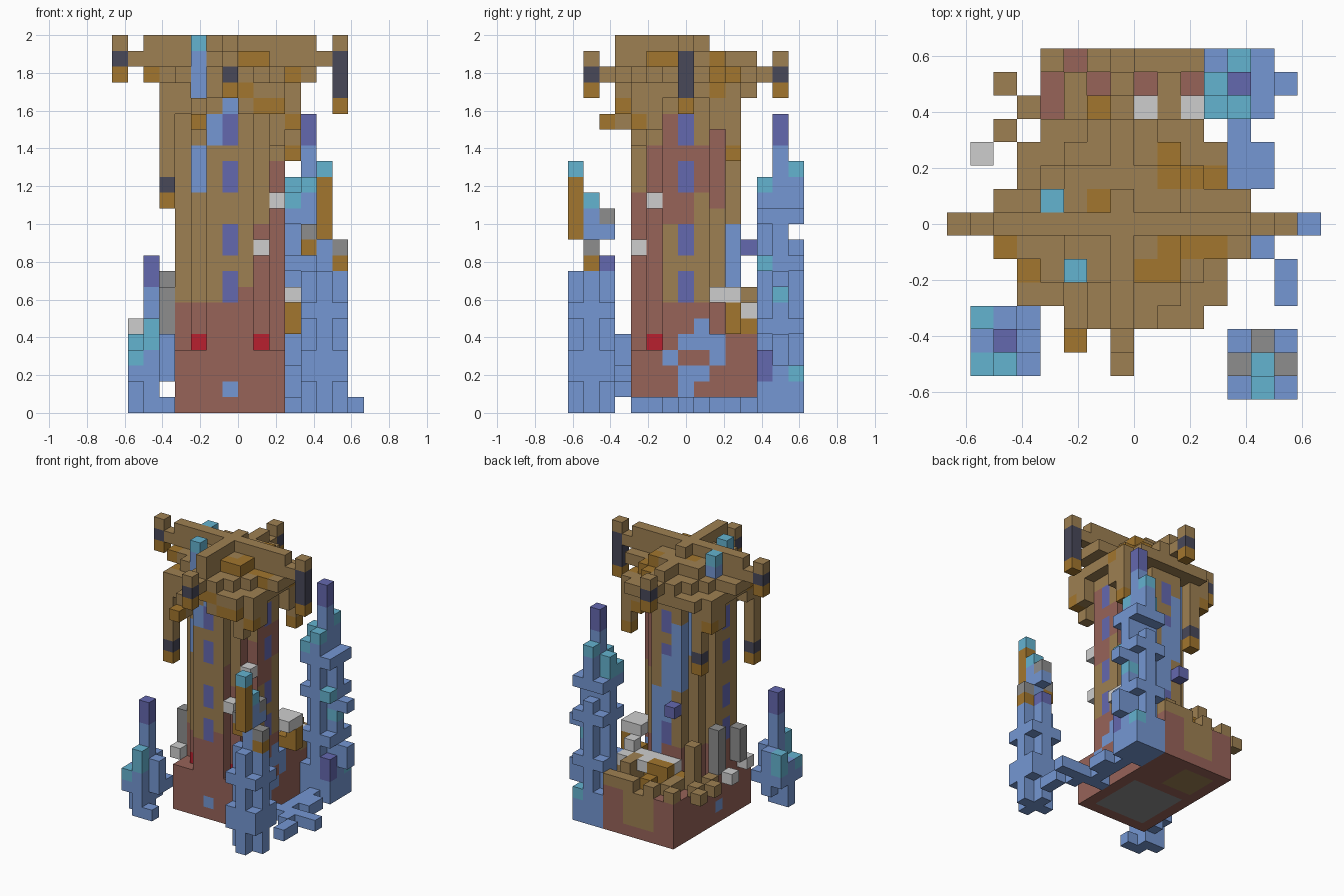
import bpy
import random
from mathutils import Vector

random.seed(4)
cube = bpy.data.objects.get("Cube")
if cube:
    bpy.data.objects.remove(cube)

SIZE = 2 / 24
MIN_CORNER = Vector((-8 * SIZE, -7.5 * SIZE, 0))
COLOURS = {
    "bark_brown": "9e8052", "leaf_gold": "a2762e", "clay_red": "976359",
    "crystal_blue": "7597d3", "crystal_teal": "64b3d0", "crystal_indigo": "6468af",
    "pale_grey": "cecece", "stone_grey": "8d8d8d", "charcoal": "484859", "crimson": "b9202f",
}
BARK, GOLD, CLAY, BLUE, TEAL, INDIGO, PALE, STONE, DARK, CRIMSON = range(len(COLOURS))


def make_material(name, code):
    channels = [c / 255 for c in bytes.fromhex(code)]
    linear = [((c + 0.055) / 1.055) ** 2.4 for c in channels] + [1]
    mat = bpy.data.materials.new(name)
    mat.use_nodes = True
    mat.diffuse_color = linear
    mat.node_tree.nodes["Principled BSDF"].inputs["Base Color"].default_value = linear
    return mat


materials = [make_material(name, code) for name, code in COLOURS.items()]
cells = {}  # grid cell -> (part name, colour)


def put(part, colour, x, y, z):
    cells[x, y, z] = (part, colour)


def fill(part, colour, xs, ys, zs):
    """Fill a block; each span is one index or an inclusive (first, last) pair."""
    spans = [range(s, s + 1) if isinstance(s, int) else range(s[0], s[1] + 1) for s in (xs, ys, zs)]
    for x in spans[0]:
        for y in spans[1]:
            for z in spans[2]:
                put(part, colour, x, y, z)


def bark():
    return GOLD if random.random() < 0.14 else BARK


# Base block, with small inlays on its sides
fill("base", CLAY, (4, 10), (4, 14), (0, 3))
fill("base", BARK, (6, 8), 14, (1, 3))
put("base", BLUE, 7, 4, 1)
put("base", BLUE, 4, 8, 1)

# Rubble on the back of the base, leaving some clay bare
BARE = {11: (), 12: (4, 8), 13: (4, 6, 8, 10), 14: (5, 7)}
for y, gaps in BARE.items():
    for x in range(4, 11):
        if x not in gaps:
            fill("rubble", bark(), x, y, (4, 5 if y < 14 and x % 3 == 0 else 4))
for x, y in ((2, 13), (3, 12), (2, 11), (3, 10)):
    put("rubble", bark(), x, y, 4)
fill("rubble", BARK, 4, 11, (4, 7))
fill("rubble", GOLD, (6, 7), 12, (4, 5))
fill("rubble", CLAY, 10, (10, 11), 4)
fill("rubble", GOLD, 10, (10, 11), 5)
fill("rubble", GOLD, 11, 10, (5, 6))

# Round trunk with windows and eyes
CX = CY = 7
for x in range(4, 11):
    for y in range(4, 11):
        if (x - CX) ** 2 + (y - CY) ** 2 <= 10:
            fill("trunk", BARK, x, y, (4, 21))
for z in (7, 8, 10, 11, 14, 15, 17, 18):
    for dx, dy in ((0, -3), (0, 3), (3, 0), (-3, 0)):
        put("trunk", INDIGO, CX + dx, CY + dy, z)
for x in (5, 9):
    put("trunk", CRIMSON, x, 5, 4)


def trunk_shade(cell, axis, sign):
    """Clay at the foot and in ragged patches on the right, bark elsewhere."""
    x, y, z = cell
    red = z < 7
    if axis == 0 and sign > 0:
        low, high = {4: (0, 13), 5: (0, 16), 6: (12, 18), 7: (12, 16), 8: (14, 16), 9: (13, 17)}.get(y, (0, 0))
        red = red or low <= z <= high
    elif axis == 1 and sign < 0:
        red = red or z < {8: 8, 9: 12, 10: 16}.get(x, 0)
    elif axis == 1:
        red = red or x >= 9 and 13 <= z <= 17
    return CLAY if red else BARK


# Blue veins winding up the trunk
fill("vein", BLUE, 5, 5, (14, 16))
fill("vein", BLUE, 6, 4, (17, 18))
put("vein", BLUE, 7, 4, 19)
for step in range(4):
    fill("vein", BLUE, 8 - step, 10 if step < 3 else 9, (6 + 3 * step, 11 + 3 * step))
put("vein", INDIGO, 6, 11, 10)
for y, z in ((6, 3), (7, 4), (8, 4), (8, 5), (9, 4), (9, 3), (7, 2), (8, 2), (7, 1)):
    put("vein", BLUE, 10, y, z)

# Shelf fungi around the trunk
fill("fungus", PALE, (6, 9), 11, 5)
fill("fungus", PALE, 8, (10, 12), 5)
fill("fungus", PALE, (10, 11), (9, 10), 7)
fill("fungus", STONE, 3, 6, (5, 7))
fill("fungus", STONE, 3, 9, (5, 8))
for spot in ((9, 4, 10), (10, 5, 13), (10, 11, 6), (10, 12, 5), (1, 10, 5), (3, 5, 4)):
    put("fungus", PALE, *spot)

# Domed canopy with a ragged rim
for x in range(2, 13):
    for y in range(3, 12):
        reach = (x - CX) ** 2 + (y - CY) ** 2
        if reach <= 26 and (x, y) != (4, 3):
            tip = x in (2, 12)
            top = 22 if reach <= 8 else 21 if reach <= 17 or tip else 20
            low = 20 if reach <= 17 else random.choice((18, 18, 19))
            if tip:
                low = 21
            elif y == 11:
                low = 20
            elif y == 3:
                low = 20 if x in (6, 7) else 19
            if x == 5 and y < 5:  # notch in front of a crystal
                top, low = 19, 18
            for z in range(low, top + 1):
                put("canopy", bark(), x, y, z)

# Crossing boughs with lantern tips
fill("boughs", BARK, (1, 13), 7, 22)
fill("boughs", BARK, (2, 12), 7, 23)
fill("boughs", BARK, 7, (3, 11), 22)
fill("boughs", BARK, 7, (3, 8), 23)
fill("boughs", BARK, 7, (2, 12), 21)


def lantern(x, y, low, high, dark_low, dark_high):
    fill("lanterns", BARK, x, y, (low, high))
    put("lanterns", GOLD, x, y, low)
    fill("lanterns", DARK, x, y, (dark_low, dark_high))


lantern(0, 7, 21, 23, 22, 22)
lantern(14, 7, 19, 23, 20, 22)
lantern(7, 1, 20, 22, 21, 21)
lantern(7, 13, 20, 22, 21, 21)
lantern(3, 4, 13, 18, 14, 14)
lantern(4, 10, 14, 18, 15, 15)
fill("lanterns", BARK, 11, 10, (17, 18))
put("lanterns", GOLD, 11, 10, 16)
fill("lanterns", BARK, 10, 4, (17, 18))
put("lanterns", GOLD, 5, 2, 18)
for x, y in ((5, 5), (4, 8)):
    fill("canopy_crystals", BLUE, x, y, (20, 22))
    put("canopy_crystals", TEAL, x, y, 23)


def cluster(part, x, y, height, arms):
    """Crystal column with cross arms at given levels and a two-cell point."""
    fill(part, BLUE, x, y, (0, height - 3))
    fill(part, INDIGO, x, y, (height - 2, height - 1))
    for dx, dy, low, high in arms:
        fill(part, BLUE, x + dx, y + dy, (low, high))


# Small front crystal
small = "small_crystal"
cluster(small, 2, 2, 10, ((-1, 0, 0, 3), (1, 0, 2, 4), (0, -1, 0, 3), (0, 1, 1, 4), (1, 1, 2, 2),
                          (1, -1, 0, 0), (-1, 1, 2, 2), (-1, -1, 2, 2)))
for spot in ((1, 1, 3), (2, 1, 4), (2, 1, 5), (1, 3, 3), (1, 3, 4)):
    put(small, TEAL, *spot)

# Middle front crystal with a wooden spike
middle = "middle_crystal"
fill(middle, BLUE, 13, 1, (0, 12))
put(middle, TEAL, 13, 1, 13)
for side in (-1, 1):
    fill(middle, BLUE, 13 + side, 1, (0, 8))
    fill(middle, BLUE, 13, 1 + side, (0, 8))
    for other in (-1, 1):
        for z in ((2, 3), 6):
            fill(middle, BLUE, 13 + side, 1 + other, z)
fill(middle, GOLD, 13, 0, (11, 14))
put(middle, TEAL, 13, 0, 15)
for x, z in ((14, 9), (12, 10)):
    put(middle, GOLD, x, 1, z)
    put(middle, STONE, x, 1, z + 1)
put(middle, INDIGO, 13, 2, 9)
put(middle, BLUE, 13, 2, 11)
put(middle, STONE, 13, 2, 12)

# Tall back crystal
tall = "tall_crystal"
cluster(tall, 12, 13, 19, ((-1, 0, 0, 12), (1, 0, 0, 12), (0, -1, 0, 14), (0, 1, 0, 10), (0, 1, 12, 14),
                           (2, 0, 3, 4), (2, 0, 8, 8)))
fill(tall, BLUE, (11, 13), (12, 14), (0, 2))
for z in (5, 9, 12):
    fill(tall, BLUE, (11, 13), (12, 14), z)
for spot in ((12, 14, 15), (11, 13, 13), (11, 13, 14), (11, 12, 13), (12, 12, 14), (13, 12, 9),
             (13, 13, 7), (13, 14, 2)):
    put(tall, TEAL, *spot)
fill(tall, INDIGO, 13, 12, (2, 3))

# Low crystals strewn between the two right-hand clusters
strewn = "strewn_crystals"
fill(strewn, BLUE, 14, (4, 5), 0)
fill(strewn, BLUE, (11, 15), 7, 0)
fill(strewn, BLUE, (12, 13), (9, 10), 0)
fill(strewn, BLUE, 12, (8, 11), 0)
put(strewn, BLUE, 13, 6, 0)

# Turn the cells into one mesh per part, keeping only exposed faces
AXES = [Vector(a) for a in ((1, 0, 0), (0, 1, 0), (0, 0, 1))]
DIRECTIONS = [(a, s) for a in range(3) for s in (-1, 1)]


def face_shade(part, cell, colour, axis, sign):
    if part == "trunk" and colour == BARK:
        return trunk_shade(cell, axis, sign)
    if part == "base" and axis == 2 and sign < 0:  # underside inlays
        if 5 <= cell[0] <= 9 and 5 <= cell[1] <= 9:
            return STONE
        if 5 <= cell[0] <= 7 and 11 <= cell[1] <= 13:
            return BARK
    return colour


def build_part(part):
    index, faces, colours = {}, [], []
    for cell, (owner, colour) in cells.items():
        if owner != part:
            continue
        for axis, sign in DIRECTIONS:
            if tuple(int(c) for c in Vector(cell) + AXES[axis] * sign) in cells:
                continue
            u, v = AXES[(axis + 1) % 3], AXES[(axis + 2) % 3]
            corner = Vector(cell) + (AXES[axis] if sign > 0 else Vector())
            ring = [corner, corner + u, corner + u + v, corner + v][::sign]
            faces.append([index.setdefault(tuple(p), len(index)) for p in ring])
            colours.append(face_shade(part, cell, colour, axis, sign))
    mesh = bpy.data.meshes.new(part)
    mesh.from_pydata([Vector(p) * SIZE + MIN_CORNER for p in index], [], faces)
    for mat in materials:
        mesh.materials.append(mat)
    mesh.polygons.foreach_set("material_index", colours)
    mesh.update()
    bpy.context.collection.objects.link(bpy.data.objects.new(part, mesh))


for part in sorted({owner for owner, _ in cells.values()}):
    build_part(part)
